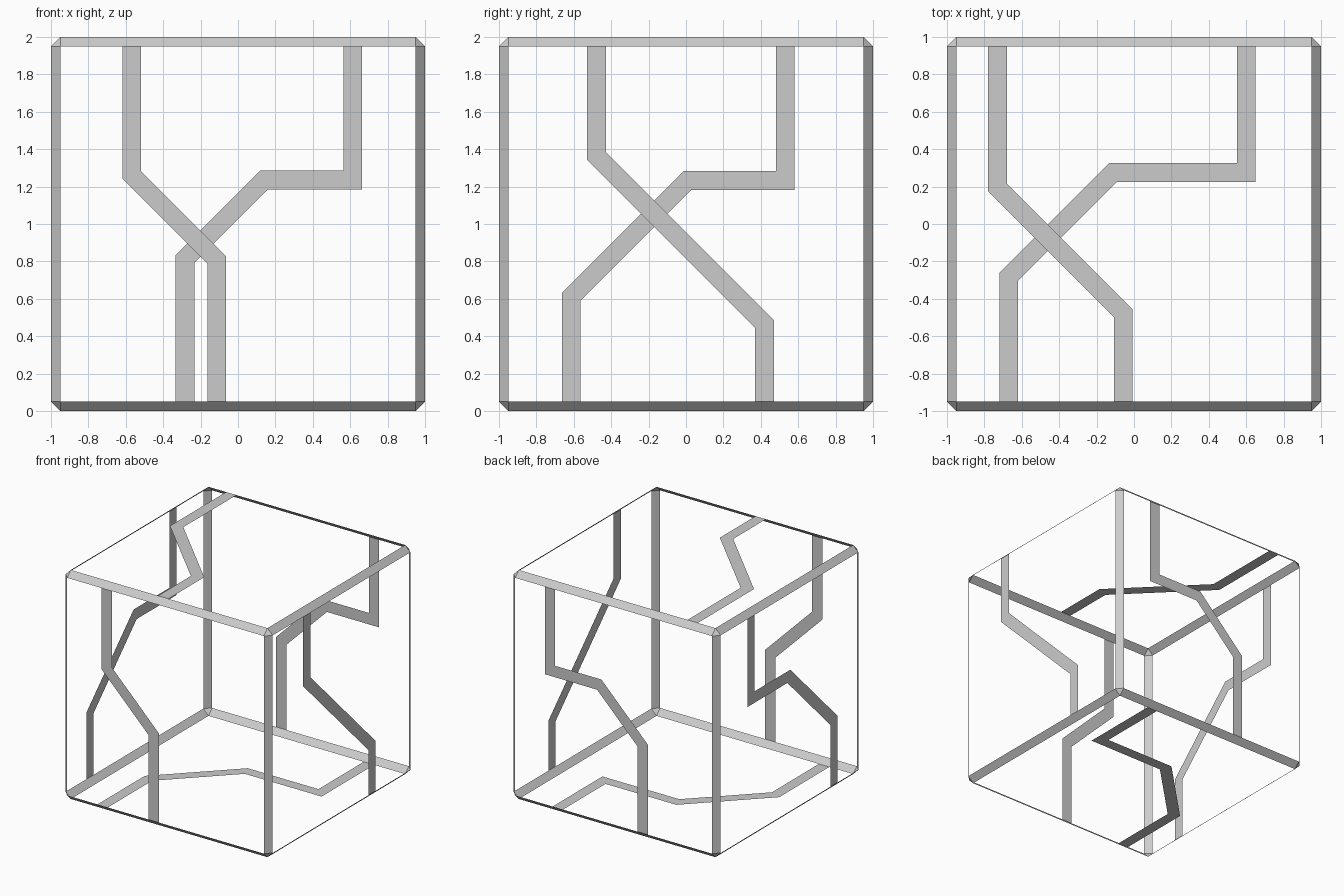
import bpy, bmesh
from mathutils import Vector

if "Cube" in bpy.data.objects:
    bpy.data.objects.remove(bpy.data.objects["Cube"])

CHAMFER = 0.05   # width of the edge strips
HALF = 0.05      # half width of the bands
END = 0.95       # bands stop where the edge strips begin


def finish(bm, name):
    mesh = bpy.data.meshes.new(name)
    bm.to_mesh(mesh)
    bm.free()
    obj = bpy.data.objects.new(name, mesh)
    obj.location.z = 1
    bpy.context.collection.objects.link(obj)


def band(name, normal, u, v, path):
    """Flat mitred band along a 2D path on one side of the cube."""
    pts = [Vector(p) for p in path]
    dirs = [(b - a).normalized() for a, b in zip(pts, pts[1:])]
    n, u, v = Vector(normal), Vector(u), Vector(v)
    bm = bmesh.new()
    rows = []
    for i, p in enumerate(pts):
        d0, d1 = dirs[max(i - 1, 0)], dirs[min(i, len(dirs) - 1)]
        n0, n1 = Vector((-d0.y, d0.x)), Vector((-d1.y, d1.x))
        off = (n0 + n1) * (HALF / (1 + n0.dot(n1)))
        rows.append([bm.verts.new(n + u * q.x + v * q.y)
                     for q in (p - off, p + off)])
    for a, b in zip(rows, rows[1:]):
        f = bm.faces.new((a[0], b[0], b[1], a[1]))
        f.normal_update()
        if f.normal.dot(n) < 0:
            f.normal_flip()
    finish(bm, name)


# Frame: chamfered cube with its six large sides removed
bm = bmesh.new()
bmesh.ops.create_cube(bm, size=2)
bmesh.ops.bevel(bm, geom=bm.edges[:], offset=CHAMFER, segments=1,
                affect='EDGES', profile=0.5)
bmesh.ops.delete(bm, geom=[f for f in bm.faces if f.calc_area() > 1],
                 context='FACES')
finish(bm, "edge_frame")

# Bands: one bent strip per side, heights measured from the cube centre
X, Y, Z = (1, 0, 0), (0, 1, 0), (0, 0, 1)
band("front_band", (0, -1, 0), X, Z,
     [(-.568, END), (-.568, .262), (-.113, -.193), (-.113, -END)])
band("back_band", (0, 1, 0), X, Z,
     [(.614, END), (.614, .235), (.138, .235), (-.283, -.186), (-.283, -END)])
band("right_band", X, Y, Z,
     [(-.478, END), (-.478, .364), (.42, -.534), (.42, -END)])
band("left_band", (-1, 0, 0), Y, Z,
     [(.53, END), (.53, .233), (.009, .233), (-.614, -.39), (-.614, -END)])
band("top_band", Z, X, Y,
     [(-.73, END), (-.73, .196), (-.057, -.477), (-.057, -END)])
band("bottom_band", (0, 0, -1), X, Y,
     [(.6, END), (.6, .275), (-.113, .275), (-.669, -.281), (-.669, -END)])
